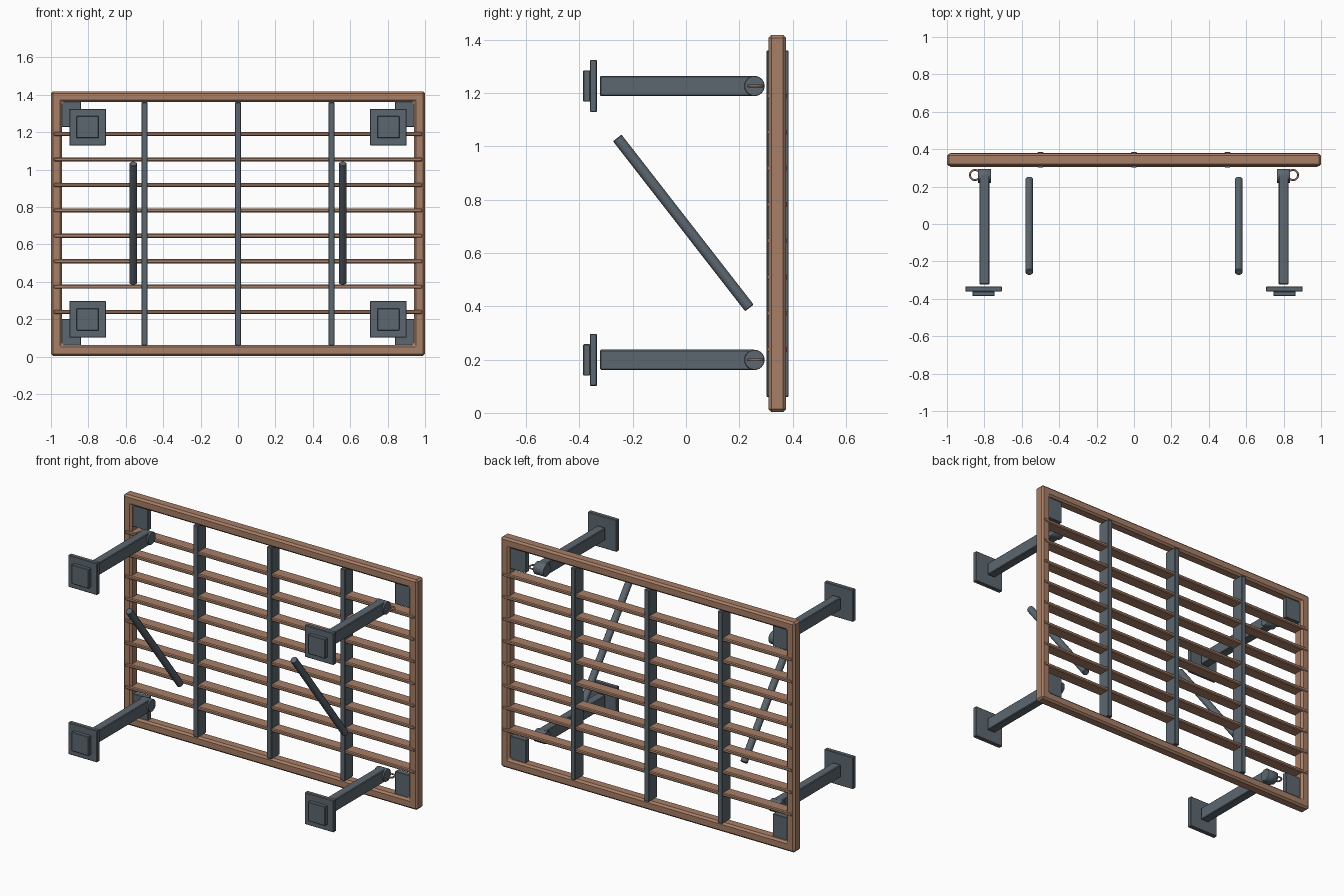
import bpy, bmesh, math
from mathutils import Vector

if "Cube" in bpy.data.objects:
    bpy.data.objects.remove(bpy.data.objects["Cube"])


def material(name, rgb):
    m = bpy.data.materials.new(name)
    m.diffuse_color = (*rgb, 1)
    m.use_nodes = True
    m.node_tree.nodes["Principled BSDF"].inputs["Base Color"].default_value = m.diffuse_color
    return m


WOOD = material("warm brown wood", (0.39, 0.21, 0.135))
METAL = material("slate grey metal", (0.109, 0.136, 0.162))


def finish(name, bm, mat, bevel=0.0):
    bmesh.ops.recalc_face_normals(bm, faces=bm.faces)
    me = bpy.data.meshes.new(name)
    bm.to_mesh(me)
    bm.free()
    me.materials.append(mat)
    ob = bpy.data.objects.new(name, me)
    bpy.context.collection.objects.link(ob)
    if bevel:
        b = ob.modifiers.new("bevel", 'BEVEL')
        b.width = bevel
        b.segments = 1
        b.limit_method = 'ANGLE'
    return ob


def box(name, x, y, z, mat, bevel=0.0):
    # x, y, z are (min, max) ranges
    bm = bmesh.new()
    bmesh.ops.create_cube(bm, size=1)
    for v in bm.verts:
        v.co = Vector([(r[0] + r[1]) / 2 + c * (r[1] - r[0])
                       for c, r in zip(v.co, (x, y, z))])
    return finish(name, bm, mat, bevel)


def rod(name, a, b, radius, sides, mat, bevel=0.0):
    a, b = Vector(a), Vector(b)
    bm = bmesh.new()
    bmesh.ops.create_cone(bm, cap_ends=True, segments=sides,
                          radius1=radius, radius2=radius, depth=(b - a).length)
    q = (b - a).to_track_quat('Z', 'Y')
    for v in bm.verts:
        v.co = q @ v.co + (a + b) / 2
    for f in bm.faces:
        f.smooth = len(f.verts) == 4
    return finish(name, bm, mat, bevel)


def ring(name, centre, major, minor, mat, n=24, m=8):
    bm = bmesh.new()
    rows = []
    for i in range(n):
        a = 2 * math.pi * i / n
        row = []
        for j in range(m):
            t = 2 * math.pi * j / m
            r = major + minor * math.cos(t)
            row.append(bm.verts.new(Vector(centre) + Vector(
                (r * math.cos(a), r * math.sin(a), minor * math.sin(t)))))
        rows.append(row)
    for i in range(n):
        for j in range(m):
            p, q = rows[i], rows[(i + 1) % n]
            f = bm.faces.new((p[j], q[j], q[(j + 1) % m], p[(j + 1) % m]))
            f.smooth = True
    return finish(name, bm, mat)


# Outer frame: a mitred rectangular ring with chamfered edges
Z0, Z1, W = 0.004, 1.418, 0.058
bm = bmesh.new()
loops = []
for inset, y in ((0, 0.309), (0, 0.376), (W, 0.376), (W, 0.309)):
    x, lo, hi = 1 - inset, Z0 + inset, Z1 - inset
    loops.append([bm.verts.new(p) for p in
                  ((-x, y, lo), (x, y, lo), (x, y, hi), (-x, y, hi))])
for k in range(4):
    a, b = loops[k], loops[(k + 1) % 4]
    for i in range(4):
        j = (i + 1) % 4
        bm.faces.new((a[i], a[j], b[j], b[i]))
finish("outer_frame", bm, WOOD, 0.011)

# Horizontal slats
for i in range(8):
    z = 0.238 + i * 0.136
    box(f"slat_{i + 1}", (-0.985, 0.985), (0.305, 0.379),
        (z - 0.011, z + 0.011), WOOD, 0.005)

# Vertical bars
for i, x in enumerate((-0.5, 0, 0.5)):
    box(f"vertical_bar_{i + 1}", (x - 0.016, x + 0.016), (0.302, 0.385),
        (0.06, 1.36), METAL, 0.003)

for s, side in ((-1, "left"), (1, "right")):
    # Diagonal braces
    rod(f"brace_{side}", (s * 0.56, -0.258, 1.032), (s * 0.56, 0.238, 0.394),
        0.021, 12, METAL, 0.003)
    for zc, level in ((0.199, "lower"), (1.227, "upper")):
        tag = f"{side}_{level}"
        cx = s * 0.8
        # Corner plate inside the frame
        pz = (0.05, 0.2) if level == "lower" else (1.228, 1.37)
        box(f"corner_plate_{tag}", sorted((s * 0.84, s * 0.95)),
            (0.325, 0.357), pz, METAL, 0.002)
        # Arm, hinge barrel and ring
        box(f"arm_{tag}", (cx - 0.027, cx + 0.027), (-0.323, 0.26),
            (zc - 0.038, zc + 0.038), METAL, 0.004)
        rod(f"hinge_{tag}", (cx - 0.035, 0.257, zc), (cx + 0.035, 0.257, zc),
            0.038, 24, METAL, 0.002)
        ring(f"hinge_ring_{tag}", (s * 0.85, 0.262, zc), 0.027, 0.005, WOOD)
        # Stepped foot plates
        for name, h, y in (("foot_plate", 0.098, (-0.361, -0.334)),
                           ("foot_pad", 0.059, (-0.386, -0.36))):
            box(f"{name}_{tag}", (s * 0.804 - h, s * 0.804 + h), y,
                (zc - h, zc + h), METAL, 0.003)
